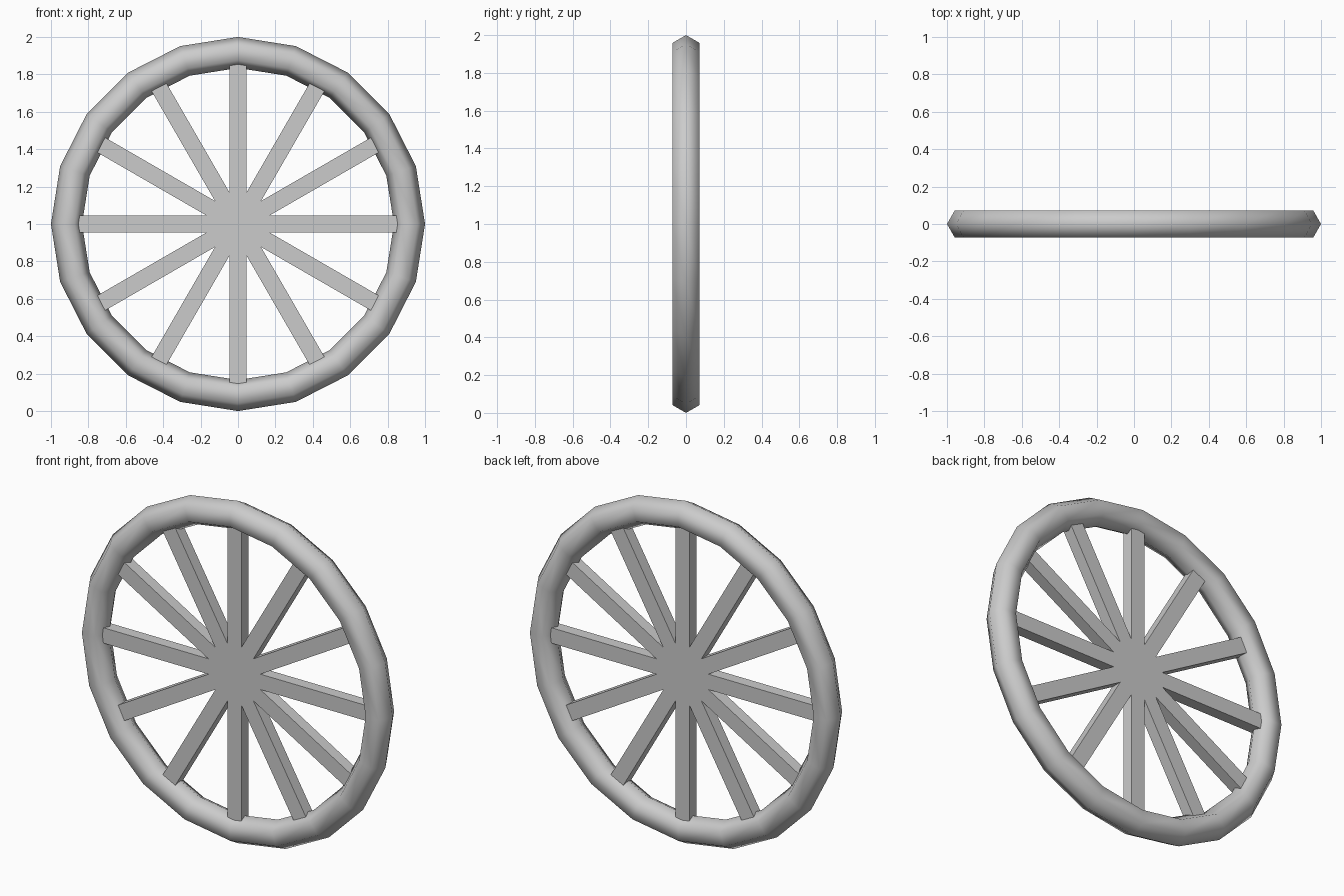
import bpy, bmesh, math
from mathutils import Vector, Matrix

if "Cube" in bpy.data.objects:
    bpy.data.objects.remove(bpy.data.objects["Cube"])

RIM_R, TUBE_R = 0.917, 0.083      # ring radius, tube radius
RIM_SEG, TUBE_SEG = 20, 6
SPOKES, WIDTH, DEPTH, REACH = 12, 0.09, 0.067, 0.9
CENTRE = Vector((0, 0, 1))

grey = bpy.data.materials.new("plain grey")
grey.diffuse_color = (0.6, 0.6, 0.6, 1)
grey.use_nodes = True
grey.node_tree.nodes["Principled BSDF"].inputs["Base Color"].default_value = grey.diffuse_color


def finish(bm, name, smooth):
    bmesh.ops.recalc_face_normals(bm, faces=bm.faces[:])
    for f in bm.faces:
        f.smooth = smooth
    mesh = bpy.data.meshes.new(name)
    bm.to_mesh(mesh)
    bm.free()
    mesh.materials.append(grey)
    obj = bpy.data.objects.new(name, mesh)
    bpy.context.collection.objects.link(obj)
    return obj


# Rim: six-sided tube swept round a twenty-sided ring
bm = bmesh.new()
rings = []
for i in range(RIM_SEG):
    turn = Matrix.Rotation(math.tau * i / RIM_SEG, 3, 'Y')
    ring = []
    for j in range(TUBE_SEG):
        a = math.tau * j / TUBE_SEG
        p = Vector((RIM_R + TUBE_R * math.cos(a), TUBE_R * math.sin(a), 0))
        ring.append(bm.verts.new(turn @ p + CENTRE))
    rings.append(ring)
for i in range(RIM_SEG):
    a, b = rings[i], rings[(i + 1) % RIM_SEG]
    for j in range(TUBE_SEG):
        k = (j + 1) % TUBE_SEG
        bm.faces.new((a[j], a[k], b[k], b[j]))
finish(bm, "rim", True)

# Spokes: flat star outline, extruded to an even thickness
bm = bmesh.new()
half = math.pi / SPOKES
valley = WIDTH / 2 / math.sin(half)
outline = []
for i in range(SPOKES):
    turn = Matrix.Rotation(2 * half * i, 3, 'Y')
    for x, z in ((-WIDTH / 2, REACH), (WIDTH / 2, REACH),
                 (valley * math.sin(half), valley * math.cos(half))):
        outline.append(bm.verts.new(turn @ Vector((x, -DEPTH / 2, z)) + CENTRE))
# Hub polygon joins the valleys; each spoke is a quad outside it
hub = [outline[3 * i + 2] for i in range(SPOKES)]
faces = [bm.faces.new(hub)]
for i in range(SPOKES):
    faces.append(bm.faces.new((hub[i - 1], outline[3 * i],
                               outline[3 * i + 1], hub[i])))
extruded = bmesh.ops.extrude_face_region(bm, geom=faces, use_keep_orig=True)
moved = [g for g in extruded["geom"] if isinstance(g, bmesh.types.BMVert)]
bmesh.ops.translate(bm, verts=moved, vec=(0, DEPTH, 0))
finish(bm, "spokes", False)
